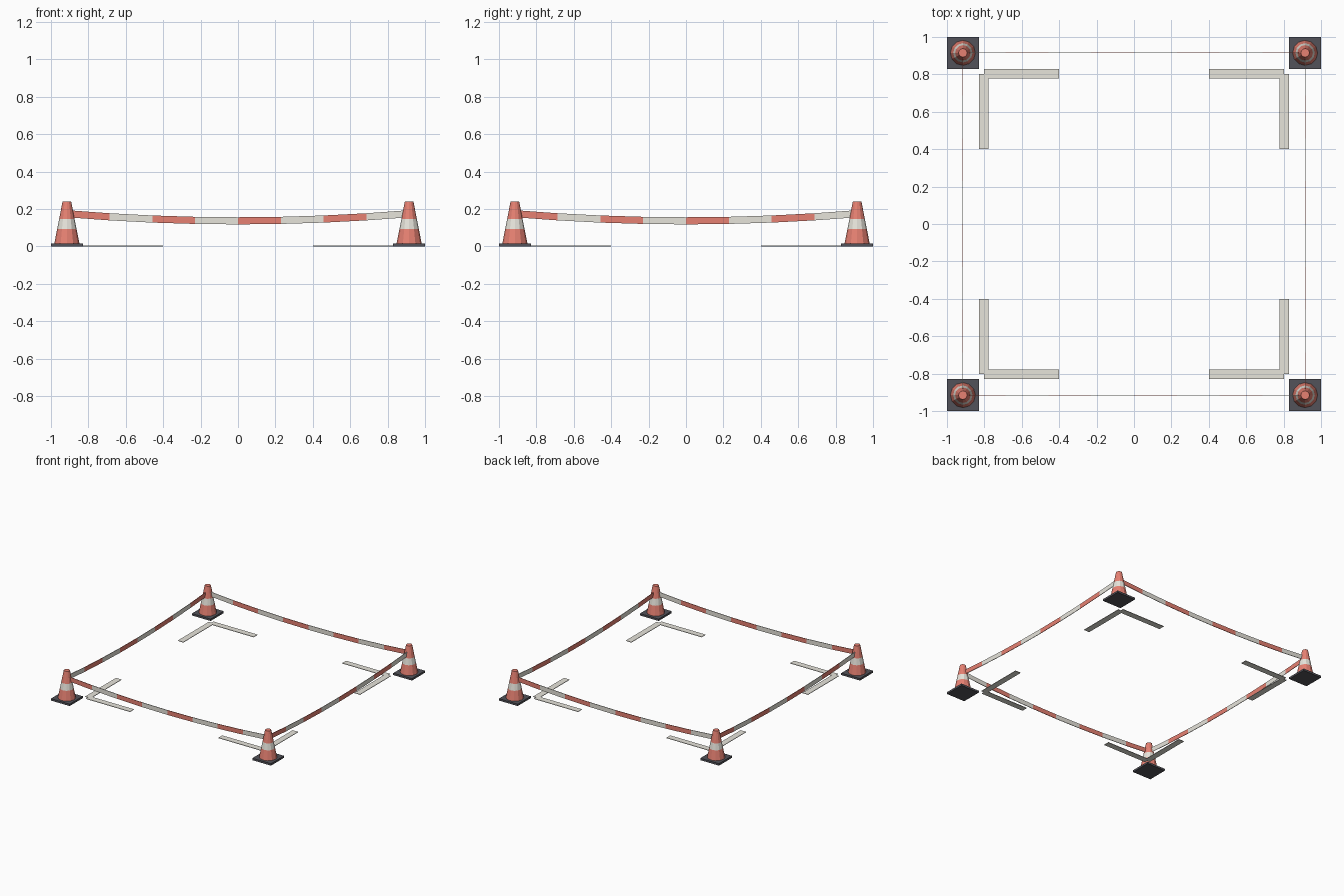
import bpy, bmesh, math
from mathutils import Matrix, Vector

cube = bpy.data.objects.get("Cube")
if cube:
    bpy.data.objects.remove(cube, do_unlink=True)


def material(name, rgb):
    m = bpy.data.materials.new(name)
    m.use_nodes = True
    m.diffuse_color = (*rgb, 1)
    m.node_tree.nodes["Principled BSDF"].inputs["Base Color"].default_value = (*rgb, 1)
    return m


RED = material("signal red", (0.8, 0.22, 0.17))
WHITE = material("off white", (0.8, 0.78, 0.71))
RUBBER = material("dark rubber", (0.085, 0.085, 0.1))

POST = 0.915      # distance of cone centres from each axis


def finish(name, bm, mats, turn):
    bmesh.ops.recalc_face_normals(bm, faces=bm.faces)
    mesh = bpy.data.meshes.new(name)
    bm.to_mesh(mesh)
    bm.free()
    for m in mats:
        mesh.materials.append(m)
    ob = bpy.data.objects.new(name, mesh)
    ob.matrix_world = Matrix.Rotation(turn, 4, "Z")
    bpy.context.collection.objects.link(ob)
    return ob


def box(name, lo, hi, mat, turn):
    lo, hi = Vector(lo), Vector(hi)
    bm = bmesh.new()
    bmesh.ops.create_cube(bm, size=1, matrix=Matrix.Translation((lo + hi) / 2)
                          @ Matrix.Diagonal((*(hi - lo), 1)))
    return finish(name, bm, [mat], turn)


def cone(name, x, y, turn, sides=12):
    # Tapered body as stacked rings, with the middle band white
    z0, z1, r0, r1 = 0.016, 0.24, 0.067, 0.023
    bm = bmesh.new()
    rings = []
    for z in (z0, 0.094, 0.146, z1):
        r = r0 + (r1 - r0) * (z - z0) / (z1 - z0)
        rings.append([bm.verts.new((x + r * math.cos(a), y + r * math.sin(a), z))
                      for a in (math.tau * i / sides for i in range(sides))])
    for level, (a, b) in enumerate(zip(rings, rings[1:])):
        for i in range(sides):
            j = (i + 1) % sides
            f = bm.faces.new((a[i], a[j], b[j], b[i]))
            f.material_index = level % 2
    bm.faces.new(rings[0])
    bm.faces.new(rings[-1])
    return finish(name, bm, [RED, WHITE], turn)


def tape(name, turn, segments=8, half_h=0.019, half_t=0.002):
    # Sagging ribbon with alternating red and white lengths
    bm = bmesh.new()
    sections = []
    for i in range(segments + 1):
        t = 2 * i / segments - 1
        z = 0.137 + 0.038 * t * t
        sections.append([bm.verts.new((t * POST, -POST + sy * half_t, z + sz * half_h))
                         for sy, sz in ((-1, -1), (1, -1), (1, 1), (-1, 1))])
    for n, (a, b) in enumerate(zip(sections, sections[1:])):
        for i in range(4):
            j = (i + 1) % 4
            f = bm.faces.new((a[i], a[j], b[j], b[i]))
            f.material_index = n % 2
    bm.faces.new(sections[0])
    bm.faces.new(sections[-1]).material_index = 1
    return finish(name, bm, [RED, WHITE], turn)


# One corner and one side, repeated by quarter turns
for k, corner in enumerate(("front_right", "front_left", "back_left", "back_right")):
    turn = k * math.pi / 2
    side = ("front", "left", "back", "right")[k]
    box("cone_base_" + corner, (-1, -1, 0), (-0.83, -0.83, 0.016), RUBBER, turn)
    cone("cone_body_" + corner, -POST, -POST, turn)
    tape("barrier_tape_" + side, turn)
    # L-shaped floor marking
    box("floor_mark_a_" + corner, (-0.802, -0.828, 0), (-0.402, -0.778, 0.004), WHITE, turn)
    box("floor_mark_b_" + corner, (-0.828, -0.802, 0), (-0.778, -0.402, 0.004), WHITE, turn)
